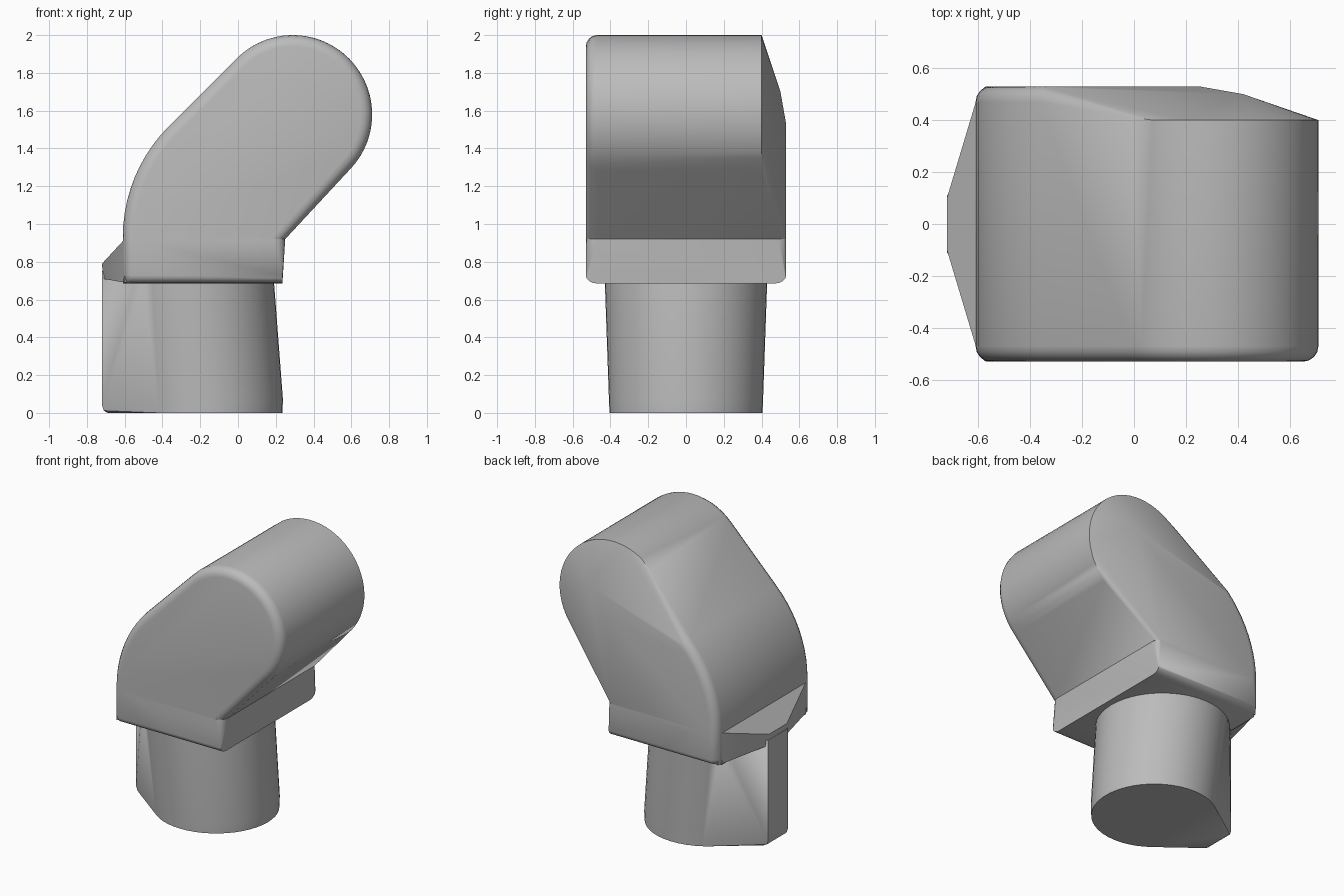
import bpy, bmesh
from math import sin, cos, radians, pi

old = bpy.data.objects.get("Cube")
if old:
    bpy.data.objects.remove(old, do_unlink=True)

grey = bpy.data.materials.new("plain grey")
grey.use_nodes = True
tone = (0.5, 0.5, 0.5, 1)
grey.diffuse_color = tone
grey.node_tree.nodes["Principled BSDF"].inputs["Base Color"].default_value = tone


def hull(name, points, smooth=35):
    """Convex solid around a set of points."""
    bm = bmesh.new()
    verts = [bm.verts.new(p) for p in points]
    result = bmesh.ops.convex_hull(bm, input=verts)
    loose = {v for v in result["geom_interior"] + result["geom_unused"]
             if isinstance(v, bmesh.types.BMVert) and v.is_valid and not v.link_faces}
    bmesh.ops.delete(bm, geom=list(loose), context='VERTS')
    bmesh.ops.dissolve_limit(bm, angle_limit=radians(0.5), verts=bm.verts, edges=bm.edges)
    bmesh.ops.recalc_face_normals(bm, faces=bm.faces)
    mesh = bpy.data.meshes.new(name)
    bm.to_mesh(mesh)
    bm.free()
    obj = bpy.data.objects.new(name, mesh)
    bpy.context.collection.objects.link(obj)
    mesh.materials.append(grey)
    bpy.ops.object.select_all(action='DESELECT')
    obj.select_set(True)
    bpy.context.view_layer.objects.active = obj
    bpy.ops.object.shade_smooth_by_angle(angle=radians(smooth))
    return obj


def arc(cx, cz, r, start, end, steps):
    angles = [radians(start + (end - start) * i / steps) for i in range(steps + 1)]
    return [(cx + r * cos(a), cz + r * sin(a)) for a in angles]


def elbow(d):
    return [(-0.61 + d, 0.92)] + arc(0.22, 0.93, 0.83 - d, 180, 135, 10)


def tip(d, start=135):
    return arc(0.29, 1.58, 0.42 - d, start, -45, 28)


def place(profile, y):
    return [(x, y, z) for x, z in profile]


# Rounded edge as (inset, half depth) steps
BEVEL = [(0.06 * (1 - sin(a)), 0.47 + 0.06 * (1 - cos(a)))
         for a in [pi / 2 * (1 - i / 4) for i in range(5)]]
BEVEL = [(0.06 * (1 - cos(i * pi / 8)), 0.47 + 0.06 * sin(i * pi / 8)) for i in range(5)]

# Leaning bend with a rounded front rim and a tapered back
points = []
for d, y in BEVEL:
    corner = [(0.25 - d * 1.2, 0.92)]
    points += place(elbow(d) + tip(d) + corner, -y)
    points += place(elbow(d), y)
points += place(tip(0, 121), 0.40)
points += [(-0.007, 0.41, 1.877), (0.42, 0.50, 1.70), (0.25, 0.53, 1.53),
           (0.25, 0.50, 0.92), (0.22, 0.53, 0.92)]
hull("bend", points)

# Collar under the bend, its lower front and back edges rounded
points = []
for side in (-1, 1):
    for d, y in BEVEL:
        points += [(-0.61 + d, side * y, 0.92), (-0.61 + d, side * y, 0.73),
                   (0.25 - (d if side < 0 else d / 2), side * y, 0.92)]
        points += [(-0.57, side * y, 0.685 + d * 0.7),
                   (0.235, side * y, 0.685 + d * 0.7)]
    points += [(-0.61, side * 0.47, 0.685)]
hull("collar", points)

# Wedge blending the collar into the flat of the stem
points = []
for side in (-1, 1):
    points += [(-0.60, side * 0.50, 0.92), (-0.60, side * 0.50, 0.69),
               (-0.72, side * 0.10, 0.79), (-0.715, side * 0.10, 0.71),
               (-0.40, side * 0.40, 0.90), (-0.40, side * 0.40, 0.69)]
hull("side_wedge", points, 20)

# Tapered round stem with a narrow flat on one side
points = []
for cx, r, z in ((-0.17, 0.405, 0), (-0.17, 0.408, 0.07), (-0.24, 0.43, 0.70)):
    points += place([], 0) + [(x, y, z) for x, y in arc(cx, 0, r, 0, 360, 48)]
for side in (-1, 1):
    points += [(-0.69, side * 0.11, 0), (-0.711, side * 0.11, 0.012),
               (-0.72, side * 0.11, 0.04), (-0.72, side * 0.11, 0.75)]
hull("stem", points)
